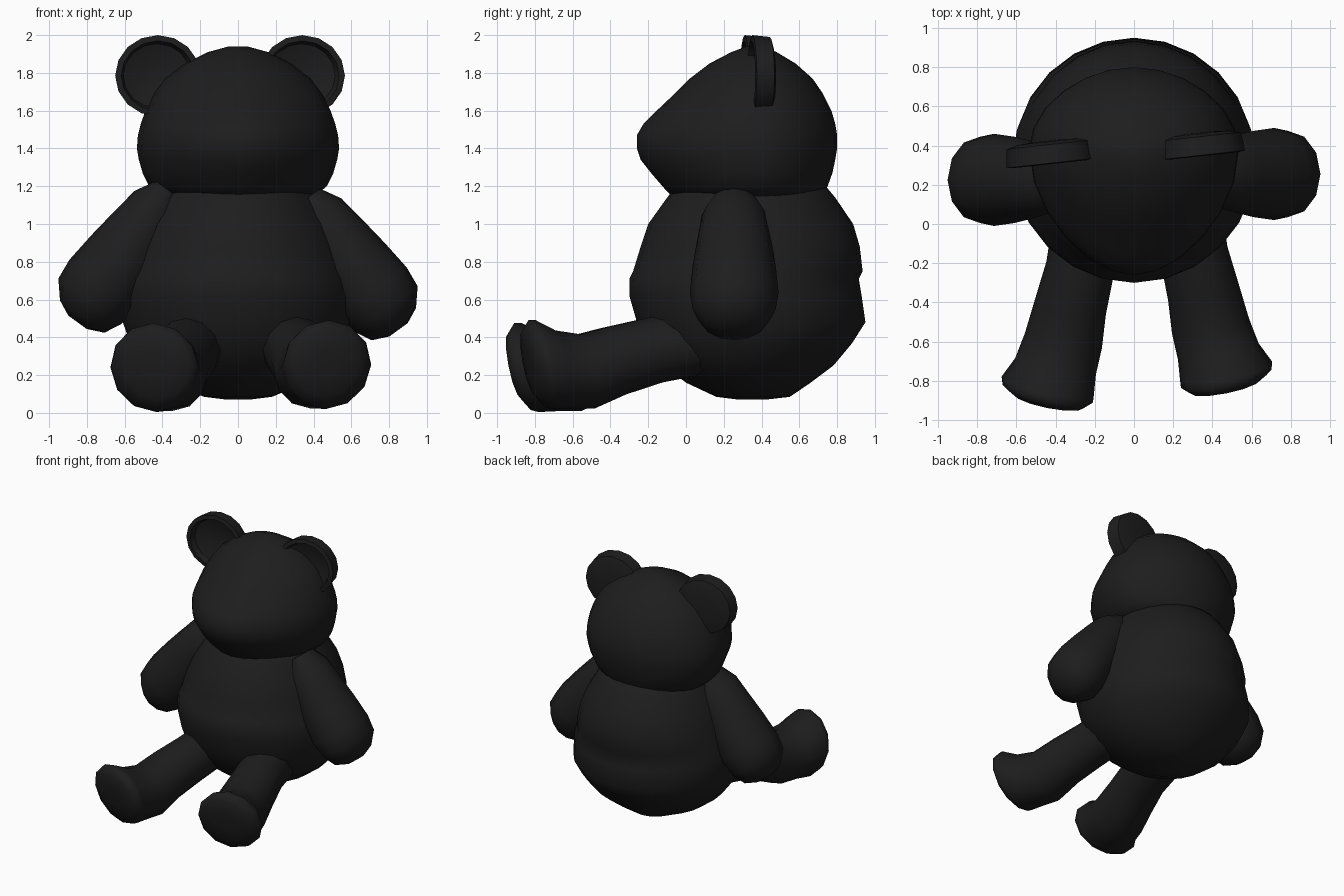
import bpy
import bmesh
from math import sin, cos, tau, radians
from mathutils import Vector

cube = bpy.data.objects.get("Cube")
if cube:
    bpy.data.objects.remove(cube, do_unlink=True)

# The single plush colour
plush = bpy.data.materials.new("charcoal_plush")
plush.use_nodes = True
colour = (0.0125, 0.0125, 0.0125, 1)
plush.diffuse_color = colour
bsdf = next(n for n in plush.node_tree.nodes if n.type == 'BSDF_PRINCIPLED')
bsdf.inputs["Base Color"].default_value = colour
bsdf.inputs["Roughness"].default_value = 0.9


def ring(center, u, v, sides):
    return [center + u * cos(tau * i / sides) + v * sin(tau * i / sides)
            for i in range(sides)]


def egg_ring(z, width, front, back, widest, taper=0, sides=24):
    """Horizontal ring with its own front and back depth, narrowing to the front."""
    points = []
    for i in range(sides):
        s = sin(tau * i / sides)
        depth = back - widest if s > 0 else widest - front
        narrow = 1 - s * s * (taper if s < 0 else taper / 2)
        points.append(Vector((width * narrow * cos(tau * i / sides),
                              widest + depth * s, z)))
    return points


def loft(name, rings, angle=60):
    bm = bmesh.new()
    loops = [[bm.verts.new(p) for p in r] for r in rings]
    n = len(loops[0])
    for a, b in zip(loops, loops[1:]):
        for i in range(n):
            j = (i + 1) % n
            bm.faces.new((a[i], a[j], b[j], b[i]))
    bm.faces.new(loops[0][::-1])
    bm.faces.new(loops[-1])
    bmesh.ops.recalc_face_normals(bm, faces=bm.faces)
    mesh = bpy.data.meshes.new(name)
    bm.to_mesh(mesh)
    bm.free()
    mesh.materials.append(plush)
    obj = bpy.data.objects.new(name, mesh)
    bpy.context.collection.objects.link(obj)
    bpy.ops.object.select_all(action='DESELECT')
    obj.select_set(True)
    bpy.context.view_layer.objects.active = obj
    bpy.ops.object.shade_smooth_by_angle(angle=radians(angle))


# Torso: height, half width, front, back
torso = [(.07, .06, .28, .42), (.085, .18, .16, .55), (.16, .36, 0, .66),
         (.25, .48, -.12, .78), (.37, .57, -.22, .88), (.48, .61, -.26, .95),
         (.62, .62, -.3, .93), (.71, .6, -.3, .915), (.75, .585, -.28, .935),
         (.88, .55, -.24, .92), (1, .5, -.2, .885), (1.14, .42, -.1, .79),
         (1.2, .37, -.05, .74)]
loft("torso", [egg_ring(z, w, f, b, (f + b) / 2) for z, w, f, b in torso])

# Head tapering to a blunt rounded muzzle
head = [(1.14, .4, -.07, .72), (1.2, .47, -.125, .75), (1.27, .505, -.185, .775),
        (1.34, .525, -.24, .79), (1.4, .535, -.26, .8), (1.47, .53, -.26, .8),
        (1.53, .515, -.225, .79), (1.6, .49, -.155, .77),
        (1.69, .445, -.06, .725), (1.77, .385, .02, .67), (1.85, .28, .125, .58),
        (1.91, .16, .24, .48), (1.94, .05, .32, .41)]
loft("head", [egg_ring(z, w, f, b, .38, .17) for z, w, f, b in head])

# Arms: x, z, radius across the arm, radius in depth
arm = [(.37, 1.14, .08, .11), (.43, 1.05, .145, .17), (.51, .92, .18, .195),
       (.61, .78, .205, .22), (.715, .64, .22, .235), (.785, .55, .205, .22),
       (.825, .47, .145, .16), (.85, .44, .06, .07)]
# Legs: x, y, z, radius
leg = [(.27, .11, .38, .17), (.305, -.15, .335, .175), (.355, -.35, .28, .185),
       (.39, -.52, .22, .2), (.43, -.65, .23, .21), (.47, -.75, .255, .24),
       (.47, -.79, .26, .235), (.465, -.83, .265, .18), (.46, -.84, .265, .07)]

for side, s, arm_shift, leg_shift in (
        ("left", 1, Vector((0, 0, 0)), Vector((0, 0, 0))),
        ("right", -1, Vector((0, -.03, .04)), Vector((.03, -.075, -.015)))):
    across = Vector((.81 * s, 0, .59))
    depth = Vector((0, 1, 0))
    loft(side + "_arm", [ring(Vector((x * s, .255, z)) + arm_shift,
                              across * r, depth * d, 12) for x, z, r, d in arm])
    # Foot soles tip slightly downward
    facing = Vector((.2 * s, -1, -.2)).normalized()
    u = facing.cross(Vector((0, 0, 1))).normalized()
    v = u.cross(facing)
    loft(side + "_leg", [ring(Vector((x * s, y, z)) + leg_shift,
                              u * r, v * r, 12) for x, y, z, r in leg])

# Cupped disc ears: offset toward the front, radius
ear = [(-.065, .08), (-.06, .15), (-.045, .205), (.05, .215),
       (.055, .185), (.01, .17), (-.02, .08)]
forward = Vector((.11, -.99, 0))
sideways = Vector((1.05, .115, 0))
for side, center in (("left", Vector((.335, .4, 1.785))),
                     ("right", Vector((-.43, .36, 1.785)))):
    loft(side + "_ear", [ring(center + forward * o, sideways * r,
                              Vector((0, 0, r)), 16) for o, r in ear], 50)
